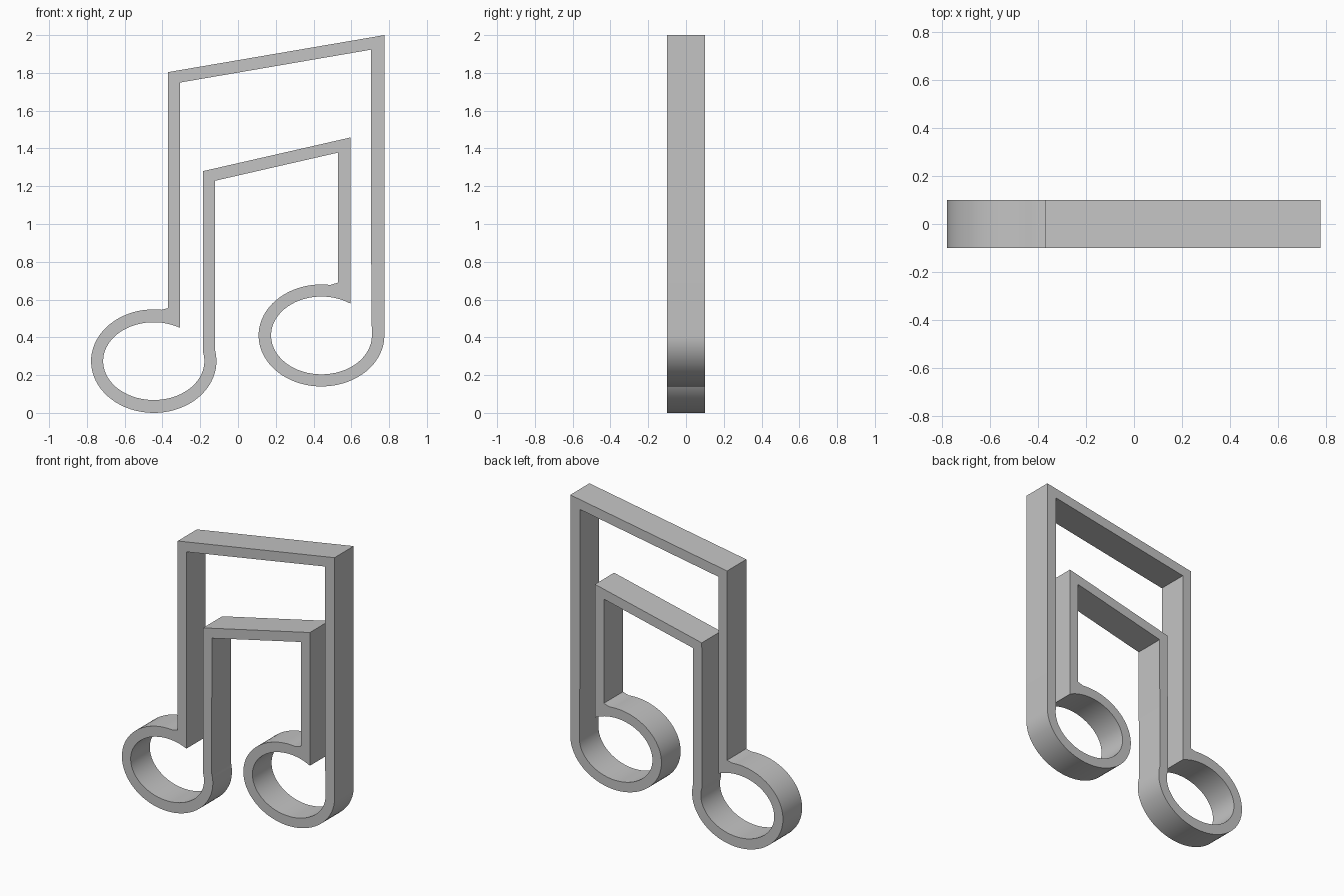
import bpy, bmesh
from math import cos, sin, radians

old = bpy.data.objects.get("Cube")
if old:
    bpy.data.objects.remove(old, do_unlink=True)

DEPTH = 0.2
SEGMENTS = 56


def arc(cx, cz, rx, rz, start, end):
    """Points along an ellipse from start to end, in degrees."""
    angles = [radians(start + (end - start) * i / SEGMENTS) for i in range(SEGMENTS + 1)]
    return [(cx + rx * cos(a), cz + rz * sin(a)) for a in angles]


# Outer edge of the wall: beam, right stem and head, inner beam, left head
outer = [(-0.37, 1.804), (0.775, 2.0), (0.775, 0.84)]
outer += arc(0.442, 0.41, 0.333, 0.27, 0, -278) + [(0.53, 0.69)]
outer += [(0.53, 1.378), (-0.121, 1.229)]
outer += arc(-0.446, 0.274, 0.332, 0.274, 13, -277) + [(-0.37, 0.555)]

# Inner edge of the wall, point for point with the outer edge
inner = [(-0.306, 1.749), (0.705, 1.923), (0.705, 0.84)]
right_head = arc(0.442, 0.41, 0.267, 0.206, 4, -305)
inner += right_head + [(0.595, 0.579)]
inner += [(0.595, 1.458), (-0.185, 1.28)]
left_head = arc(-0.446, 0.274, 0.268, 0.206, 14, -301)
inner += left_head + [(-0.306, 0.451)]

# Extruded wall between the two edges
bm = bmesh.new()
loops = [[bm.verts.new((x, y, z)) for x, z in edge]
         for edge, y in ((outer, -DEPTH / 2), (outer, DEPTH / 2),
                         (inner, DEPTH / 2), (inner, -DEPTH / 2))]
count = len(outer)
for k in range(4):
    a, b = loops[k], loops[(k + 1) % 4]
    for i in range(count):
        j = (i + 1) % count
        bm.faces.new((a[i], a[j], b[j], b[i]))
bmesh.ops.remove_doubles(bm, verts=bm.verts, dist=0.0005)
bmesh.ops.recalc_face_normals(bm, faces=bm.faces)

mesh = bpy.data.meshes.new("note_outline_wall")
bm.to_mesh(mesh)
bm.free()
wall = bpy.data.objects.new("note_outline_wall", mesh)
bpy.context.collection.objects.link(wall)

# Plain grey
grey = bpy.data.materials.new("plain_grey")
grey.use_nodes = True
colour = (0.55, 0.55, 0.55, 1)
grey.diffuse_color = colour
grey.node_tree.nodes["Principled BSDF"].inputs["Base Color"].default_value = colour
mesh.materials.append(grey)

# Smooth round heads, sharp edges
bpy.ops.object.select_all(action='DESELECT')
wall.select_set(True)
bpy.context.view_layer.objects.active = wall
bpy.ops.object.shade_smooth_by_angle(angle=radians(25))
